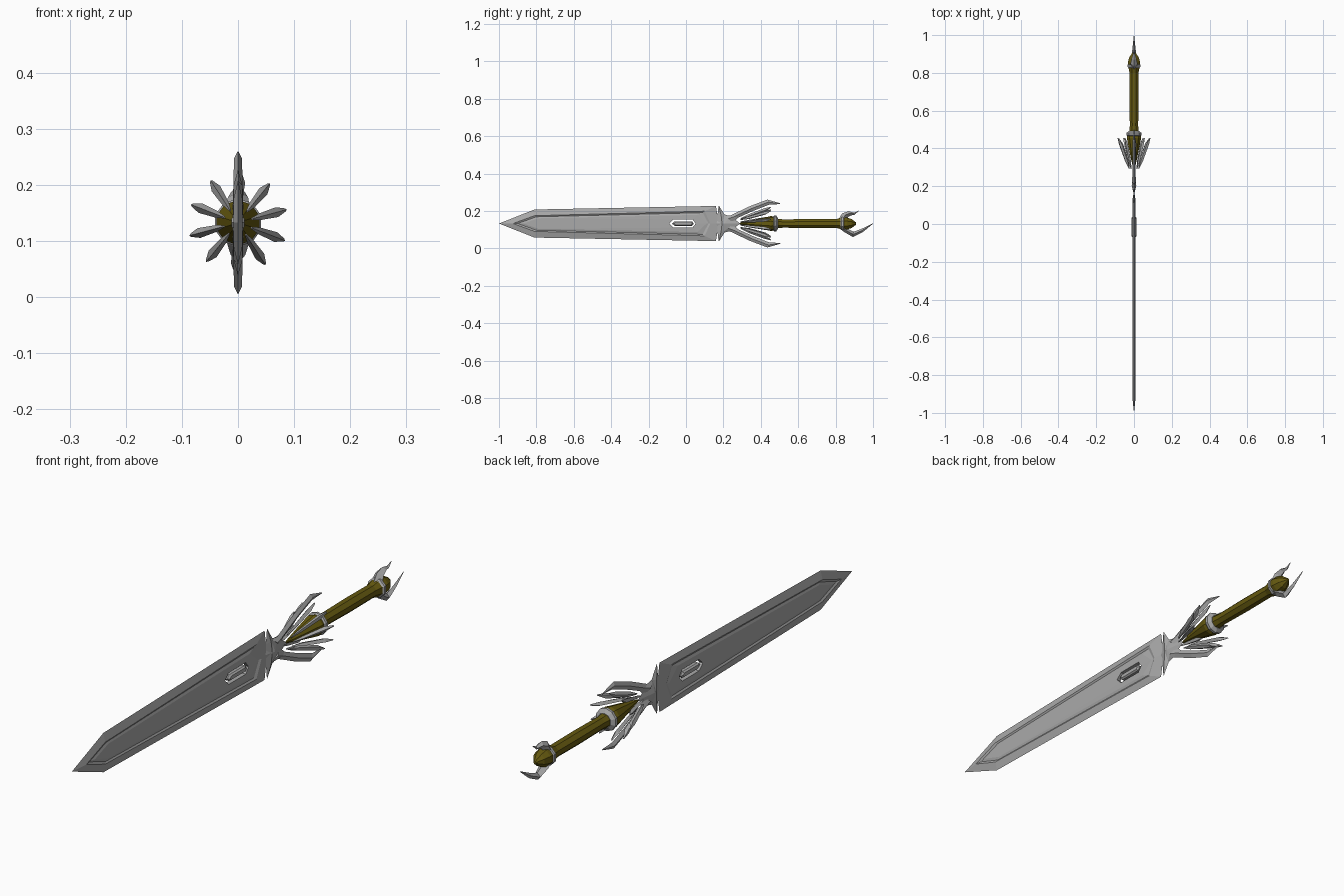
import bpy, bmesh
from math import sin, cos, pi, radians

if "Cube" in bpy.data.objects:
    bpy.data.objects.remove(bpy.data.objects["Cube"])

CZ = 0.133  # height of the sword's long axis

gold = bpy.data.materials.new("gold")
gold.diffuse_color = (0.13, 0.10, 0.005, 1)
gold.use_nodes = True
gold.node_tree.nodes["Principled BSDF"].inputs["Base Color"].default_value = gold.diffuse_color
steel = bpy.data.materials.new("steel")
steel.diffuse_color = (0.4, 0.4, 0.4, 1)
steel.use_nodes = True
steel.node_tree.nodes["Principled BSDF"].inputs["Base Color"].default_value = steel.diffuse_color


def make(name, verts, faces, mat=steel):
    me = bpy.data.meshes.new(name)
    me.from_pydata(verts, [], faces)
    bm = bmesh.new()
    bm.from_mesh(me)
    bmesh.ops.remove_doubles(bm, verts=bm.verts, dist=1e-5)
    bmesh.ops.recalc_face_normals(bm, faces=bm.faces)
    bm.to_mesh(me)
    bm.free()
    me.materials.append(mat)
    ob = bpy.data.objects.new(name, me)
    bpy.context.collection.objects.link(ob)
    ob.location.z = CZ
    return ob


def bridge(rings, n, closed=False):
    """Quads between consecutive rings of n vertices."""
    count = rings if closed else rings - 1
    return [(i * n + j, i * n + (j + 1) % n,
             (i + 1) % rings * n + (j + 1) % n, (i + 1) % rings * n + j)
            for i in range(count) for j in range(n)]


def lathe(name, profile, sides, mat=steel):
    """Faceted turned part around the long axis; profile is (y, radius)."""
    verts = [(r * cos(2 * pi * (j + .5) / sides), y, r * sin(2 * pi * (j + .5) / sides))
             for y, r in profile for j in range(sides)]
    n = len(profile)
    faces = bridge(n, sides) + [range(sides), range((n - 1) * sides, n * sides)]
    return make(name, verts, faces, mat)


def spar(name, sections, angle):
    """Diamond-section blade; section = (outer y, outer r, inner y, inner r, half thickness)."""
    a = radians(angle)
    verts = []
    for yo, ro, yi, ri, t in sections:
        ym, rm = (yo + yi) / 2, (ro + ri) / 2
        for y, r, s in ((yo, ro, 0), (ym, rm, t), (yi, ri, 0), (ym, rm, -t)):
            verts.append((r * cos(a) - s * sin(a), y, r * sin(a) + s * cos(a)))
    n = len(sections)
    return make(name, verts, bridge(n, 4) + [range(4), range(4 * n - 4, 4 * n)])


# Blade: closed loop of outlines edge -> bevel -> groove -> panel -> slot, both sides
def outline(tip, shoulder, base, centre, x):
    (sy, sz), (by, bz) = shoulder, base
    return [(x, tip, 0), (x, sy, sz), (x, by, bz), (x, centre, 0), (x, by, -bz), (x, sy, -sz)]


def blade_side(s):
    return [outline(-.925, (-.81, .042), (.10, .066), .13, s * .008),
            outline(-.90, (-.80, .036), (.09, .058), .12, s * .004),
            outline(-.87, (-.79, .028), (.06, .046), .11, s * .007),
            outline(-.09, (-.068, .022), (.035, .022), .052, s * .008)]


loops = [outline(-1.0, (-.81, .075), (.16, .094), .175, 0)] + blade_side(1) + blade_side(-1)[::-1]
make("blade", [v for l in loops for v in l], bridge(len(loops), 6, True))

# Bar floating in the blade slot
bar = [outline(-.075, (-.062, .012), (.032, .012), .042, x) for x in (-.006, .006)]
bar = [outline(-.065, (-.055, .007), (.027, .007), .034, -.012)] + bar + \
      [outline(-.065, (-.055, .007), (.027, .007), .034, .012)]
make("slot_bar", [v for l in bar for v in l], bridge(4, 6) + [range(6), range(18, 24)])

# Guard: cross spikes, hub and swept prongs
make("guard_hub", [(0, .15, 0), (0, .20, .05), (0, .235, .04), (0, .29, 0), (0, .235, -.04),
                   (0, .20, -.05), (.012, .205, 0), (-.012, .205, 0)],
     [(j, (j + 1) % 6, c) for j in range(6) for c in (6, 7)])
for side, a in (("upper", 90), ("lower", 270)):
    spar(side + "_guard_spike", [(.165, 0, .22, 0, .010), (.168, .04, .208, .045, .008),
                                 (.174, .094, .177, .094, .001)], a)
    spar(side + "_guard_prong", [(.20, .045, .25, .005, .010), (.235, .042, .28, .032, .009),
                                 (.34, .092, .36, .068, .008), (.435, .128, .445, .101, .007),
                                 (.505, .108, .503, .104, .001)], a)

# Ring of ten flared petals
for i in range(10):
    spar(f"petal_{i + 1}", [(.292, .028, .294, .024, .002), (.33, .048, .34, .032, .006),
                            (.42, .082, .425, .062, .009), (.455, .090, .452, .084, .003)],
         15 + 36 * i)

# Gold hilt core, grip and pommel
lathe("hilt_cone", [(.29, .004), (.36, .020), (.455, .040), (.475, .036)], 10, gold)
lathe("hilt_collar", [(.465, .036), (.472, .043), (.482, .043), (.492, .028)], 10)
lathe("grip", [(.48, .028), (.52, .024), (.66, .026), (.80, .025), (.835, .034)], 8, gold)
lathe("pommel_collar", [(.825, .030), (.832, .038), (.842, .038), (.85, .028)], 8)
lathe("pommel_gem", [(.835, .034), (.86, .034), (.885, .026), (.91, .006)], 8, gold)

# Pommel claws, one short and one long hooked
spar("upper_claw", [(.815, .022, .86, .020, .022), (.835, .054, .868, .036, .018),
                    (.868, .066, .885, .044, .012), (.90, .058, .90, .046, .006),
                    (.925, .070, .922, .066, .001)], 90)
spar("lower_claw", [(.815, .022, .86, .020, .022), (.845, .045, .872, .032, .019),
                    (.892, .072, .895, .044, .013), (.945, .046, .935, .030, .007),
                    (1.0, .001, .997, 0, .001)], 270)
